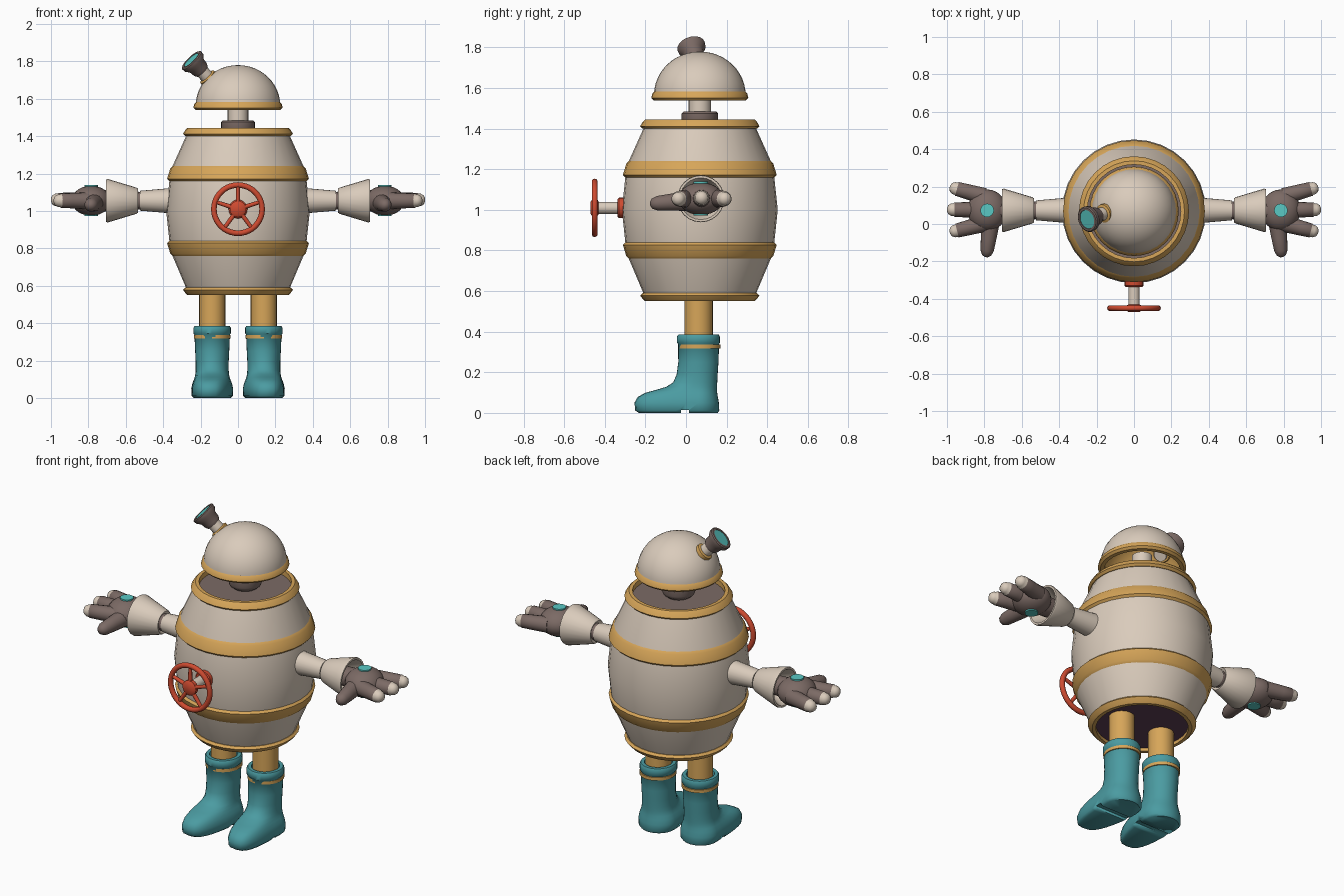
import bpy, bmesh
from math import sin, cos, pi, radians
from mathutils import Vector, Matrix

if "Cube" in bpy.data.objects:
    bpy.data.objects.remove(bpy.data.objects["Cube"])


def material(name, r, g, b):
    m = bpy.data.materials.new(name)
    m.use_nodes = True
    m.diffuse_color = (r, g, b, 1)
    bsdf = next(n for n in m.node_tree.nodes if n.type == 'BSDF_PRINCIPLED')
    bsdf.inputs["Base Color"].default_value = (r, g, b, 1)
    return m


cream = material("cream", .70, .60, .50)
gold = material("gold", .68, .38, .10)
teal = material("teal rubber", .07, .33, .36)
cyan = material("cyan glass", .10, .58, .55)
red = material("red", .62, .07, .03)
grey = material("brown grey", .20, .145, .13)
plum = material("dark plum", .11, .05, .09)

MID_Y = .068
X, Y, Z = Vector((1, 0, 0)), Vector((0, 1, 0)), Vector((0, 0, 1))


def finish(name, bm, mats, angle=40):
    bmesh.ops.recalc_face_normals(bm, faces=bm.faces)
    mesh = bpy.data.meshes.new(name)
    bm.to_mesh(mesh)
    bm.free()
    for m in mats:
        mesh.materials.append(m)
    ob = bpy.data.objects.new(name, mesh)
    bpy.context.collection.objects.link(ob)
    bpy.ops.object.select_all(action='DESELECT')
    ob.select_set(True)
    bpy.context.view_layer.objects.active = ob
    bpy.ops.object.shade_smooth_by_angle(angle=radians(angle))
    return ob


def loft(bm, rings, cap=True, loop=False):
    rows = [[bm.verts.new(p) for p in ring] for ring in rings]
    pairs = list(zip(rows, rows[1:])) + ([(rows[-1], rows[0])] if loop else [])
    for a, b in pairs:
        for i in range(len(a)):
            j = (i + 1) % len(a)
            bm.faces.new((a[i], a[j], b[j], b[i]))
    if cap and not loop:
        bm.faces.new(rows[0])
        bm.faces.new(rows[-1])


def lathe(name, profile, mats, at=(0, MID_Y, 0), axis=Z, sides=32, cap=True, loop=False, rule=None):
    """Spin (radius, height) pairs about an axis; rule picks a material from the height."""
    bm = bmesh.new()
    loft(bm, [[(r * cos(2 * pi * i / sides), r * sin(2 * pi * i / sides), h)
               for i in range(sides)] for r, h in profile], cap, loop)
    if rule:
        for f in bm.faces:
            f.material_index = rule(f.calc_center_median().z)
    turn = Z.rotation_difference(Vector(axis)).to_matrix().to_4x4()
    bm.transform(Matrix.Translation(at) @ turn)
    return finish(name, bm, mats)


def rod(name, start, end, r0, r1, mat, sides=20):
    d = Vector(end) - Vector(start)
    return lathe(name, [(r0, 0), (r1, d.length)], [mat], start, d.normalized(), sides)


def ball(name, at, size, mat):
    bm = bmesh.new()
    bmesh.ops.create_uvsphere(bm, u_segments=24, v_segments=14, radius=1)
    bm.transform(Matrix.Translation(at) @ Matrix.Diagonal((*size, 1)))
    return finish(name, bm, [mat])


# Barrel body, its floor and lid
lathe("barrel_body", [(.265, .56), (.278, .59), (.35, .76), (.367, .84), (.384, 1),
                      (.367, 1.16), (.35, 1.24), (.278, 1.40), (.265, 1.435)], [cream], cap=False)
lathe("barrel_floor", [(.268, .57), (.268, .575)], [plum])
lathe("barrel_lid", [(.27, 1.41), (.27, 1.415)], [grey])


# Barrel hoops, with lower and upper radius
def hoop(name, z0, z1, r0, r1, inner):
    e = .012
    lathe(name, [(inner, z0), (r0 - e, z0), (r0, z0 + e), (r1, z1 - e), (r1 - e, z1), (inner, z1)],
          [gold], loop=True)


hoop("bottom_hoop", .55, .59, .282, .294, .25)
hoop("lower_hoop", .76, .84, .362, .379, .33)
hoop("upper_hoop", 1.16, 1.24, .379, .362, .33)
hoop("top_hoop", 1.40, 1.445, .294, .282, .25)

# Neck and hollow domed head
lathe("neck_collar", [(.06, 1.41), (.085, 1.43), (.09, 1.445), (.09, 1.475), (.08, 1.485)], [grey])
lathe("neck", [(.055, 1.47), (.055, 1.62)], [cream], sides=20)
dome = [(.226 * cos(a), 1.565 + .215 * sin(a)) for a in [i * pi / 24 for i in range(12)]]
lathe("head_dome", dome + [(.004, 1.78)], [cream]).data
bpy.context.object.data.materials.append(gold)
lathe("dome_lining", [(r * .94, z - .008) for r, z in dome], [gold])
bm = bmesh.new()
bm.from_mesh(bpy.data.meshes["dome_lining"])
bmesh.ops.delete(bm, geom=[f for f in bm.faces if len(f.verts) > 4 and f.calc_center_median().z < 1.6],
                 context='FACES')
bm.to_mesh(bpy.data.meshes["dome_lining"])
bm.free()
bm = bmesh.new()
bm.from_mesh(bpy.data.meshes["head_dome"])
bmesh.ops.delete(bm, geom=[f for f in bm.faces if len(f.verts) > 4 and f.calc_center_median().z < 1.6],
                 context='FACES')
bm.to_mesh(bpy.data.meshes["head_dome"])
bm.free()
hoop("head_rim", 1.54, 1.585, .239, .234, .205)

# Periscope
look = Vector((-.66, -.24, .70)).normalized()
base = Vector((-.125, .07, 1.675))
lathe("scope_ring", [(.046, 0), (.05, .01), (.05, .045), (.04, .05)], [gold], base + look * .015, look, 20)
lathe("scope_tube", [(.036, 0), (.036, .15)], [cream], base, look, 20)
lathe("scope_hood", [(.04, .10), (.048, .115), (.052, .145), (.068, .165), (.07, .185),
                     (.064, .19), (.052, .19), (.05, .18)], [grey], base, look, 24)
lathe("scope_lens", [(.051, .181), (.051, .187)], [cyan], base, look, 24)

# Valve wheel with five spokes
hub = Vector((0, -.45, 1.01))
lathe("wheel_rim", [(.129 + .015 * cos(a), .015 * sin(a)) for a in [i * pi / 5 for i in range(10)]],
      [red], hub, Y, 40, loop=True)
for k in range(5):
    a = pi / 2 + k * 2 * pi / 5
    rod("wheel_spoke", hub, hub + .128 * Vector((cos(a), 0, sin(a))), .013, .01, red, 10)
lathe("wheel_hub", [(.03, -.02), (.044, -.01), (.044, .012), (.03, .02)], [red], hub, Y, 20)
rod("wheel_shaft", hub, (0, -.31, 1.01), .03, .03, cream)
lathe("shaft_flange", [(.042, -.338), (.05, -.33), (.05, -.29)], [red], (0, 0, 1.01), Y, 20)

for s in (-1, 1):
    side = "left" if s > 0 else "right"
    out = X * s
    arm = Vector((0, .073, 1.055))

    # Sleeve, wrist and flared cuff
    rod(side + "_sleeve", arm + out * .33, arm + out * .525, .07, .053, cream, 24)
    rod(side + "_wrist", arm + out * .50, arm + out * .74, .046, .06, grey)
    lathe(side + "_cuff", [(.045, .01), (.064, 0), (.07, .008), (.116, .16), (.114, .17),
                           (.103, .17), (.045, .05)], [cream], arm + out * .535, out, 24, loop=True)

    # Glove: palm, three light-tipped fingers, thumb and round badges
    ball(side + "_palm", arm + out * .785, (.105, .112, .08), grey)
    for y, z, tip in ((.125, 0, .985), (.004, .005, 1.0), (-.118, 0, .985)):
        start = arm + out * .80 + Vector((0, y * .6, 0))
        end = arm + out * tip + Vector((0, y, z))
        n = (end - start).length
        lathe(side + "_finger", [(.045, 0), (.041, n * .5), (.038, n - .04), (.034, n - .035),
                                 (.033, n - .022), (.024, n - .007), (.008, n)], [grey, cream],
              start, (end - start).normalized(), 16, rule=lambda h, n=n: int(h > n - .039))
    start = arm + out * .765 + Vector((0, -.05, -.01))
    end = arm + out * .79 + Vector((0, -.25, -.025))
    n = (end - start).length
    lathe(side + "_thumb", [(.05, 0), (.042, n * .5), (.036, n - .035), (.025, n - .01), (.008, n)],
          [grey], start, (end - start).normalized(), 16)
    for h in (-.082, .076):
        lathe(side + "_badge", [(.036, h), (.036, h + .008)], [cyan], arm + out * .785, Z, 20)

    # Leg
    foot = Vector((s * .138, .062, 0))
    rod(side + "_leg", foot + Z * .34, foot + Z * .58, .07, .07, gold, 24)

    # Boot: level slices as (height, half width, back reach, toe reach)
    slices = ((0, .098, .095, .295), (.012, .11, .102, .312), (.05, .112, .10, .316),
              (.078, .106, .095, .30), (.098, .098, .092, .265), (.112, .093, .091, .215),
              (.128, .09, .091, .16), (.15, .088, .092, .125), (.19, .088, .094, .108),
              (.25, .091, .098, .10), (.34, .095, .101, .101), (.345, .10, .105, .107),
              (.375, .10, .105, .107), (.385, .094, .10, .10), (.385, .075, .08, .08),
              (.36, .073, .078, .078))
    rings = []
    for z, w, back, toe in slices:
        ring = []
        for i in range(32):
            c, q = cos(2 * pi * i / 32), sin(2 * pi * i / 32)
            blunt = 1 - .3 * min(1, max(0, toe - .11) / .1) if q < 0 else 1
            y = q * (back if q > 0 else toe)
            x = w * abs(c) ** blunt * (1 if c > 0 else -1) + s * max(0, -y - .08) * .07
            ring.append(foot + Vector((x, y, z)))
        rings.append(ring)
    bm = bmesh.new()
    loft(bm, rings)
    boot = finish(side + "_boot", bm, [teal], 50)

    # Step between sole and heel
    bm = bmesh.new()
    bmesh.ops.create_cube(bm, size=1)
    bm.transform(Matrix.Translation((s * .14, -.005, 0)) @ Matrix.Diagonal((.4, .04, .03, 1)))
    cutter = finish(side + "_heel_cutter", bm, [teal])
    cutter.hide_render = True
    mod = boot.modifiers.new("heel_step", 'BOOLEAN')
    mod.operation, mod.object, mod.solver = 'DIFFERENCE', cutter, 'EXACT'
    bpy.context.view_layer.objects.active = boot
    bpy.ops.object.modifier_apply(modifier=mod.name)
    bpy.data.objects.remove(cutter)

    # Stripe round the boot top
    stripe = lathe(side + "_boot_stripe", [(.09, .318), (.0985, .318), (.0985, .336), (.09, .336)],
                   [gold], foot, loop=True)
    stripe.scale.y = 1.06
